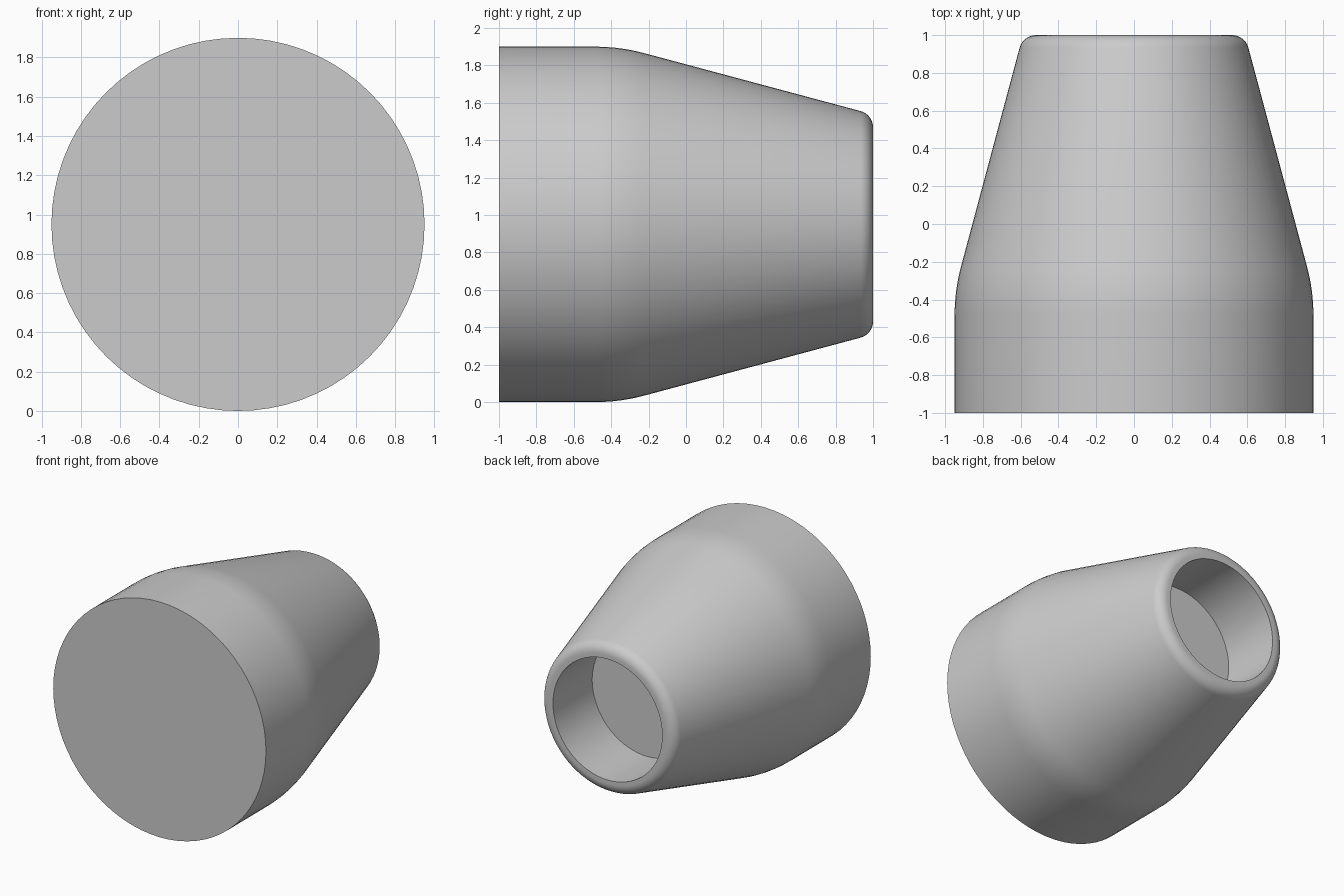
import bpy, bmesh
from math import sin, cos, tan, pi, radians
from mathutils import Matrix, Vector

if "Cube" in bpy.data.objects:
    bpy.data.objects.remove(bpy.data.objects["Cube"])

SIDES = 72
AXIS_Z = 0.95
R_BODY, R_HOLE, FLOOR_Y = 0.95, 0.488, 0.5
TAPER = radians(15)


def fillet(corner, d0, d1, turn, radius, steps):
    """Arc rounding a corner of the (y, radius) profile, start heading d0, end heading d1."""
    t = radius * tan(turn / 2)
    start = corner - d0 * t
    inward = (d1 - d0 * d0.dot(d1)).normalized()
    centre = start + inward * radius
    return [centre - inward * radius * cos(turn * i / steps)
            + d0 * radius * sin(turn * i / steps) for i in range(steps + 1)]


# Headings along the barrel, taper and flat rim
along = Vector((1, 0))
slope = Vector((cos(TAPER), -sin(TAPER)))
down = Vector((0, -1))
shoulder = Vector((-0.352, R_BODY))
tip = Vector((1, R_BODY - tan(TAPER) * 1.352))

# Half section: base disc, barrel, shoulder, taper, rim, blind bore
profile = [Vector((-1, 0)), Vector((-1, R_BODY))]
profile += fillet(shoulder, along, slope, TAPER, 1.0, 8)
profile += fillet(tip, slope, down, pi / 2 - TAPER, 0.09, 8)
profile += [Vector((1, R_HOLE)), Vector((FLOOR_Y, R_HOLE)), Vector((FLOOR_Y, 0))]

# Turn the section about the y axis
bm = bmesh.new()
verts = [bm.verts.new((p.y, p.x, 0)) for p in profile]
edges = [bm.edges.new(pair) for pair in zip(verts, verts[1:])]
bmesh.ops.spin(bm, geom=verts + edges, cent=(0, 0, 0), axis=(0, 1, 0),
               angle=2 * pi, steps=SIDES, use_merge=True)
bmesh.ops.remove_doubles(bm, verts=bm.verts, dist=1e-5)
bmesh.ops.recalc_face_normals(bm, faces=bm.faces)
bmesh.ops.transform(bm, matrix=Matrix.Translation((0, 0, AXIS_Z)), verts=bm.verts)

mesh = bpy.data.meshes.new("tapered_nozzle")
bm.to_mesh(mesh)
bm.free()
nozzle = bpy.data.objects.new("tapered_nozzle", mesh)
bpy.context.collection.objects.link(nozzle)

# Smooth turned surface with crisp base and bore edges
bpy.context.view_layer.objects.active = nozzle
nozzle.select_set(True)
bpy.ops.object.shade_smooth_by_angle(angle=radians(30))
